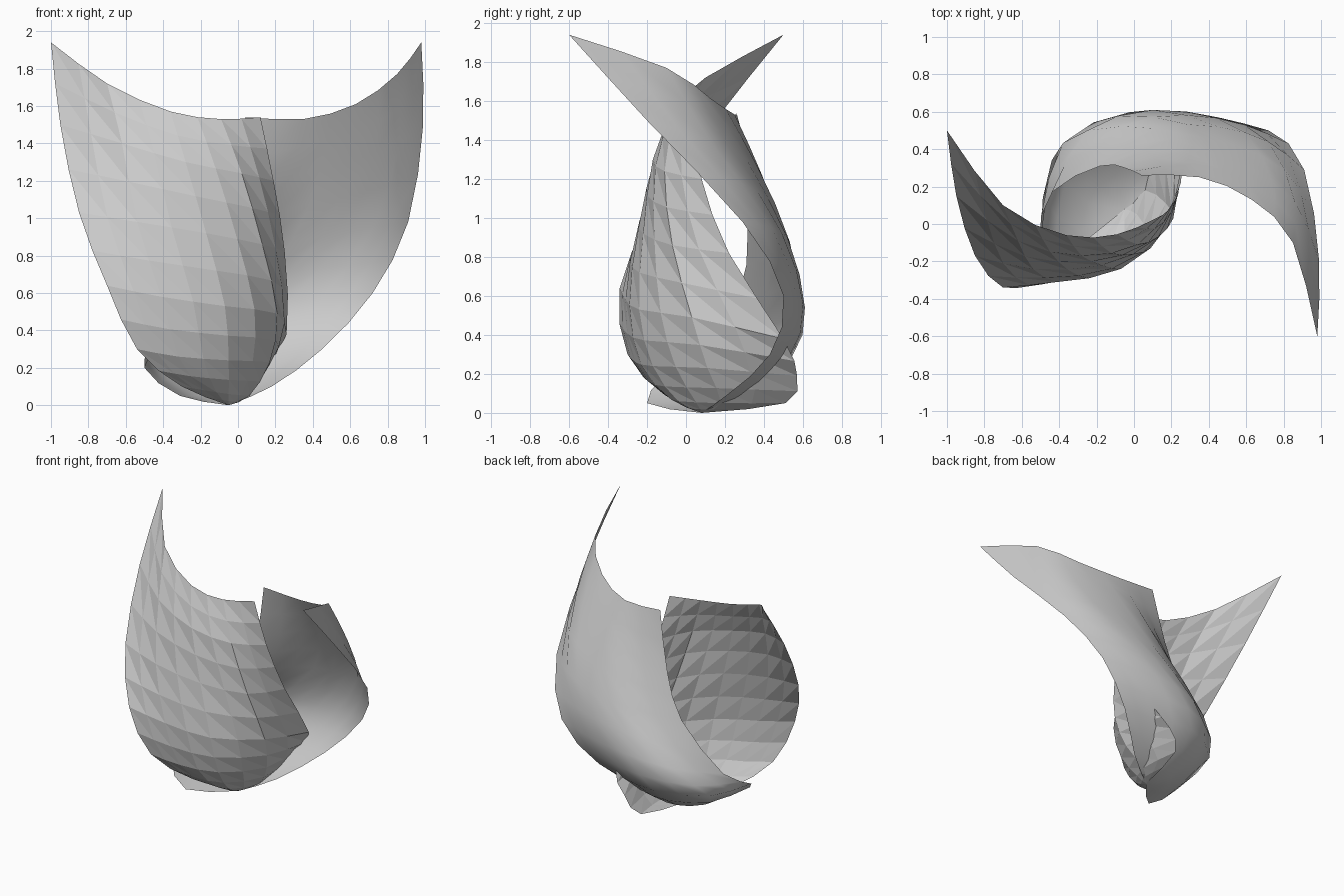
import bpy, bmesh
from mathutils import Vector

if "Cube" in bpy.data.objects:
    bpy.data.objects.remove(bpy.data.objects["Cube"])

POLE = (-.05, .08, 0)

# Control sections, rim to base; each runs from the leading tip edge to the trailing edge
FRONT = [
    [(-1, .5, 1.94), (-.7, .1, 1.72), (-.36, -.06, 1.57), (-.09, -.055, 1.53), (.12, .03, 1.54)],
    [(-.95, .15, 1.5), (-.62, -.09, 1.4), (-.28, -.17, 1.3), (.02, -.11, 1.24), (.19, .08, 1.2)],
    [(-.85, -.17, 1.03), (-.54, -.24, .98), (-.17, -.22, .92), (.13, -.07, .86), (.25, .22, .82)],
    [(-.7, -.34, .64), (-.41, -.31, .58), (-.07, -.24, .53), (.21, .03, .49), (.26, .5, .38)],
    [(-.54, -.3, .3), (-.32, -.26, .26), (-.05, -.17, .24), (.17, .11, .23), (.13, .57, .19)],
    [(-.3, -.12, .1), (-.18, -.09, .08), (-.05, -.04, .06), (.06, .18, .05), (.03, .51, .05)],
]
BACK = [
    [(.98, -.6, 1.94), (.85, -.1, 1.77), (.63, .13, 1.61), (.35, .25, 1.53), (.04, .26, 1.54)],
    [(.99, -.2, 1.5), (.86, .12, 1.4), (.59, .31, 1.3), (.28, .39, 1.22), (-.05, .3, 1.1)],
    [(.91, .29, .98), (.72, .44, .95), (.45, .52, .9), (.12, .51, .85), (-.18, .31, .76)],
    [(.72, .5, .6), (.45, .57, .57), (.1, .61, .54), (-.25, .5, .47), (-.44, .17, .36)],
    [(.45, .43, .3), (.22, .48, .28), (-.1, .54, .28), (-.44, .34, .25), (-.5, -.09, .2)],
    [(.18, .22, .1), (.05, .26, .07), (-.1, .26, .06), (-.25, .12, .05), (-.31, -.2, .05)],
]


def resample(pts, steps):
    """Smooth curve through the points."""
    p = [Vector(q) for q in pts]
    p = [2 * p[0] - p[1]] + p + [2 * p[-1] - p[-2]]
    out = []
    for i in range(1, len(p) - 2):
        a, b, c, d = p[i - 1:i + 3]
        for k in range(steps):
            t = k / steps
            out.append(.5 * (2 * b + (c - a) * t + (2 * a - 5 * b + 4 * c - d) * t * t
                             + (3 * b - a - 3 * c + d) * t ** 3))
    out.append(p[-2])
    return out


def petal(name, sections, steps, smooth):
    rows = [resample(s, steps) for s in sections]
    cols = [resample(list(c) + [POLE], steps) for c in zip(*rows)]
    bm = bmesh.new()
    grid = [[bm.verts.new((v.x, v.y, max(v.z, 0))) for v in c[:-1]] for c in cols]
    tip = bm.verts.new(POLE)
    for a, b in zip(grid, grid[1:]):
        for j in range(len(a) - 1):
            q = (a[j], a[j + 1], b[j + 1], b[j])
            if smooth:
                bm.faces.new(q)
            else:
                bm.faces.new((q[0], q[1], q[2]))
                bm.faces.new((q[0], q[2], q[3]))
        bm.faces.new((a[-1], tip, b[-1]))
    for f in bm.faces:
        f.smooth = smooth
        if smooth:
            f.normal_flip()
    me = bpy.data.meshes.new(name)
    bm.to_mesh(me)
    bm.free()
    ob = bpy.data.objects.new(name, me)
    bpy.context.collection.objects.link(ob)
    return ob


# Faceted front shell and smooth back shell, interlocking
petal("front_petal", FRONT, 2, False)
petal("back_petal", BACK, 2, True)
